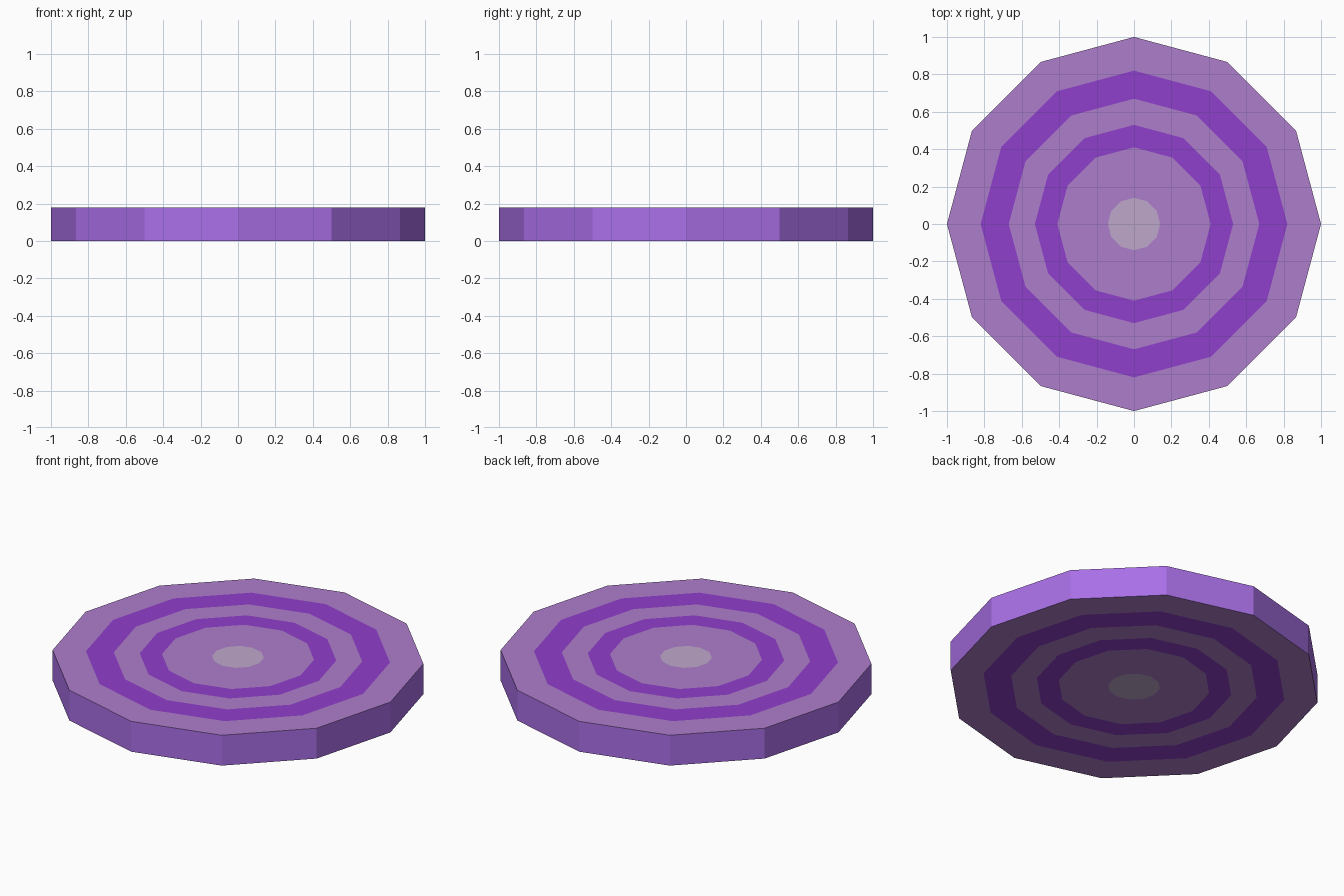
import bpy, bmesh, math

if "Cube" in bpy.data.objects:
    bpy.data.objects.remove(bpy.data.objects["Cube"])

SIDES = 12
HEIGHT = 0.18


def material(name, rgb):
    mat = bpy.data.materials.new(name)
    mat.diffuse_color = (*rgb, 1)
    mat.use_nodes = True
    mat.node_tree.nodes["Principled BSDF"].inputs["Base Color"].default_value = mat.diffuse_color
    return mat


PALE = material("pale_purple", (0.42, 0.21, 0.60))
DEEP = material("deep_purple", (0.28, 0.05, 0.60))
RIM = material("rim_purple", (0.40, 0.16, 0.80))
CENTRE = material("centre_grey", (0.52, 0.39, 0.60))

# Concentric bands from the rim inwards: outer radius and colour
BANDS = [(1.0, PALE), (0.82, DEEP), (0.67, PALE),
         (0.53, DEEP), (0.41, PALE), (0.14, CENTRE)]


def ring(bm, radius, z):
    return [bm.verts.new((radius * math.cos(math.tau * i / SIDES),
                          radius * math.sin(math.tau * i / SIDES), z))
            for i in range(SIDES)]


def bridge(bm, a, b, slot):
    for i in range(SIDES):
        j = (i + 1) % SIDES
        bm.faces.new((a[i], a[j], b[j], b[i])).material_index = slot


mesh = bpy.data.meshes.new("striped_disc")
disc = bpy.data.objects.new("striped_disc", mesh)
bpy.context.collection.objects.link(disc)
slots = [PALE, DEEP, RIM, CENTRE]
for mat in slots:
    mesh.materials.append(mat)

bm = bmesh.new()
rims = []
# Banded top and bottom faces
for z in (0, HEIGHT):
    rings = [ring(bm, r, z) for r, _ in BANDS]
    for (_, mat), a, b in zip(BANDS, rings, rings[1:]):
        bridge(bm, a, b, slots.index(mat))
    bm.faces.new(rings[-1]).material_index = slots.index(CENTRE)
    rims.append(rings[0])
# Side wall
bridge(bm, *rims, slots.index(RIM))
bmesh.ops.recalc_face_normals(bm, faces=bm.faces)
bm.to_mesh(mesh)
bm.free()
